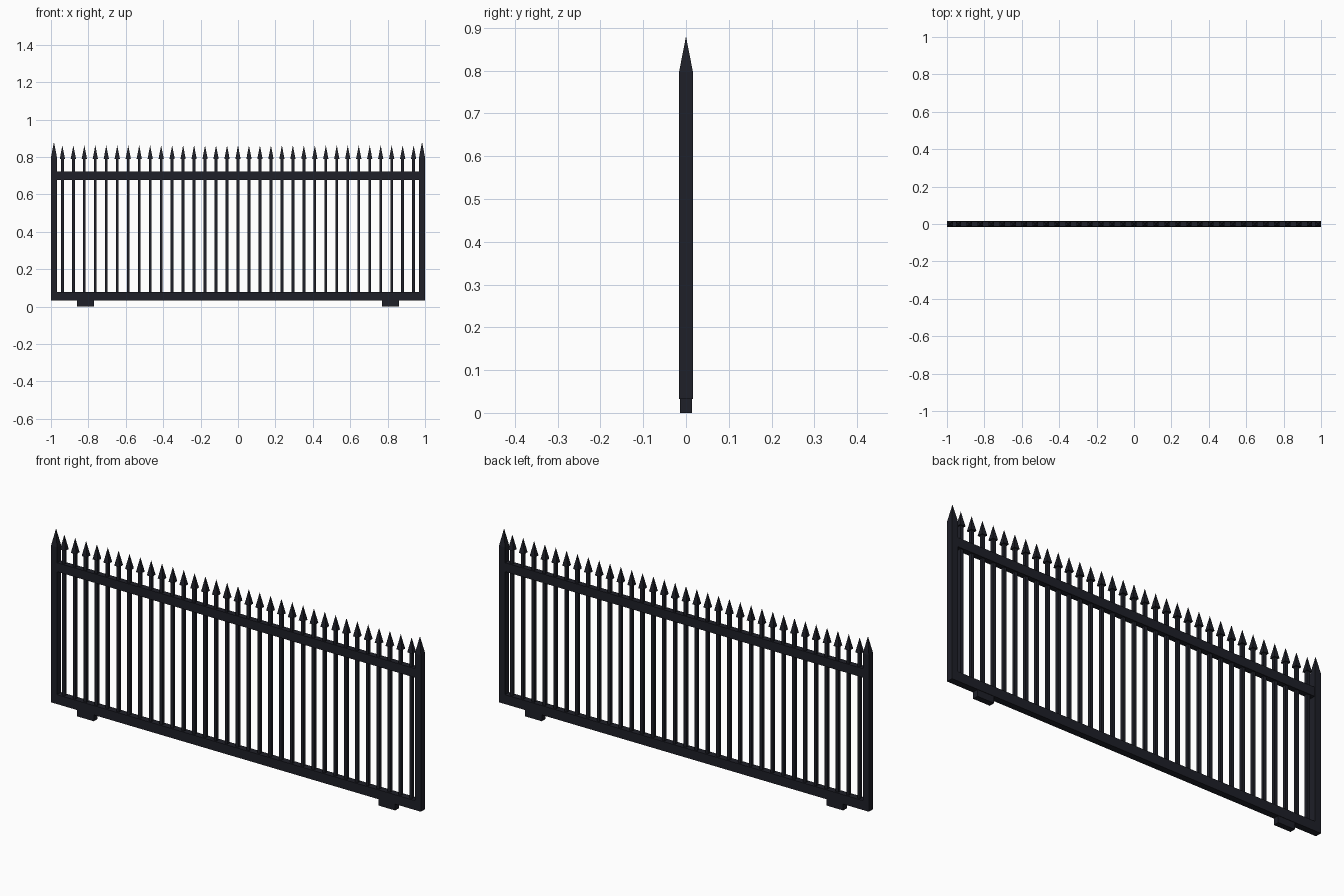
import bpy
import bmesh
from mathutils import Matrix, Vector

default = bpy.data.objects.get("Cube")
if default:
    bpy.data.objects.remove(default, do_unlink=True)

# Single painted metal colour
iron = bpy.data.materials.new("dark iron")
iron.use_nodes = True
colour = (0.013, 0.014, 0.021, 1)
iron.diffuse_color = colour
shader = next(n for n in iron.node_tree.nodes if n.type == 'BSDF_PRINCIPLED')
shader.inputs["Base Color"].default_value = colour
shader.inputs["Roughness"].default_value = 0.6


def finish(name, bm):
    mesh = bpy.data.meshes.new(name)
    bmesh.ops.recalc_face_normals(bm, faces=bm.faces)
    bm.to_mesh(mesh)
    bm.free()
    mesh.materials.append(iron)
    obj = bpy.data.objects.new(name, mesh)
    bpy.context.collection.objects.link(obj)
    return obj


def box(name, x0, x1, depth, z0, z1):
    bm = bmesh.new()
    place = Matrix.Translation(((x0 + x1) / 2, 0, (z0 + z1) / 2))
    size = Matrix.Diagonal((x1 - x0, depth, z1 - z0, 1))
    bmesh.ops.create_cube(bm, size=1, matrix=place @ size)
    return finish(name, bm)


def spiked_bar(name, x, rings, tip):
    """Square bar lofted through (half width, height) rings up to a point."""
    bm = bmesh.new()
    corners = [(-1, -1), (1, -1), (1, 1), (-1, 1)]
    loops = [[bm.verts.new((x + a * h, b * h, z)) for a, b in corners]
             for h, z in rings]
    bm.faces.new(loops[0])
    for low, high in zip(loops, loops[1:]):
        for i in range(4):
            j = (i + 1) % 4
            bm.faces.new((low[i], low[j], high[j], high[i]))
    apex = bm.verts.new(Vector((x, 0, tip)))
    for i in range(4):
        bm.faces.new((loops[-1][i], loops[-1][(i + 1) % 4], apex))
    return finish(name, bm)


# Rails
POST = 0.032
box("bottom_rail", -1, 1, POST, 0.032, 0.078)
box("top_rail", -1 + POST, 1 - POST, 0.028, 0.678, 0.722)

# End posts with pointed tops, and the feet below the rail
for side, s in (("left", 1), ("right", -1)):
    spiked_bar(side + "_post", s * (1 - POST / 2),
               [(POST / 2, 0.032), (POST / 2, 0.798)], 0.88)
    box(side + "_foot", s * 0.815 - 0.045, s * 0.815 + 0.045, 0.028, 0, 0.032)

# Pickets with spear heads
COUNT = 33
REACH = 0.939
for i in range(COUNT):
    x = -REACH + 2 * REACH * i / (COUNT - 1)
    spiked_bar(f"picket_{i + 1}", x,
               [(0.0075, 0.07), (0.0075, 0.79), (0.014, 0.79)], 0.862)
